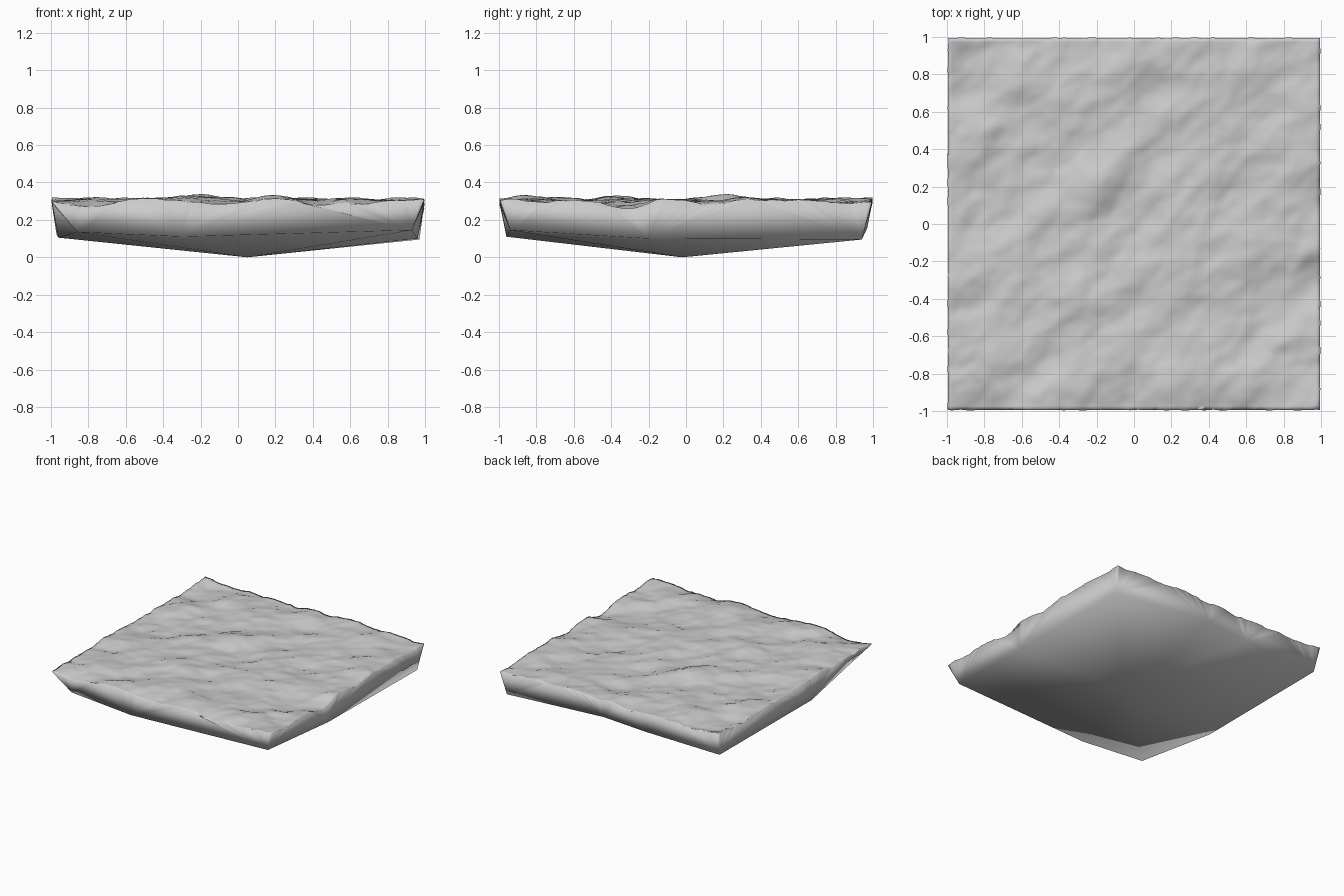
import bpy, bmesh, math
from mathutils import Vector, noise

if "Cube" in bpy.data.objects:
    bpy.data.objects.remove(bpy.data.objects["Cube"])

GRID = 90          # cells along each side of the rocky top
LEVEL = 0.30       # mean height of the top

# Main hills and hollows: x, y, height, radius
HILLS = [(0.17, -0.87, 0.04, 0.13), (-0.30, -0.40, 0.035, 0.13),
         (-0.18, 0.22, 0.03, 0.14), (-0.05, 0.82, 0.025, 0.14),
         (0.55, -0.15, 0.02, 0.13), (0.72, -0.36, -0.025, 0.14),
         (-0.04, 0.08, -0.02, 0.12), (0.12, 0.70, -0.02, 0.12),
         (-0.78, -1.0, -0.03, 0.10), (0.42, -1.0, -0.03, 0.12),
         (1.0, -0.33, -0.03, 0.12), (-0.88, 0.72, -0.025, 0.12)]

# Lower rim corners and side points, counter-clockwise from the front left
RIM = [(-0.86, -0.93, 0.135), (-0.30, -0.96, 0.11), (0.93, -0.94, 0.145),
       (0.96, -0.20, 0.10), (0.97, 0.94, 0.095), (0.07, 0.97, 0.16),
       (-0.30, 0.96, 0.135), (-0.97, 0.95, 0.12), (-0.96, -0.26, 0.105)]
KEEL = (0.05, -0.02, 0.0)


def height(x, y):
    # Ridges run diagonally, so the noise is stretched along that direction
    along, across = (x + y) * 0.7, (y - x) * 0.7
    rough = noise.fractal(Vector((along * 2.6, across * 4.0, 5.3)), 0.9, 2.1, 5)
    z = 0.028 * rough
    for hx, hy, h, r in HILLS:
        z += h * math.exp(-((x - hx) ** 2 + (y - hy) ** 2) / (r * r))
    return LEVEL + 0.055 * math.tanh(z / 0.055)


def make_material(name, colour):
    mat = bpy.data.materials.new(name)
    mat.use_nodes = True
    mat.diffuse_color = colour
    mat.node_tree.nodes["Principled BSDF"].inputs["Base Color"].default_value = colour
    return mat


bm = bmesh.new()

# Bumpy top surface
bmesh.ops.create_grid(bm, x_segments=GRID, y_segments=GRID, size=0.995)
for v in bm.verts:
    x, y = v.co.x, v.co.y
    v.co.z = height(x, y)
    if v.is_boundary:
        v.co.x += 0.005 * math.copysign(1, x) * noise.noise(Vector((y * 20, x, 1)))
        v.co.y += 0.005 * math.copysign(1, y) * noise.noise(Vector((x * 20, y, 2)))

# Boundary of the top, walked counter-clockwise
edge_loop = sorted((v for v in bm.verts if v.is_boundary),
                   key=lambda v: math.atan2(v.co.y, v.co.x))
rim = [bm.verts.new(p) for p in RIM]
keel = bm.verts.new(KEEL)


def nearest(v):
    return min(range(len(rim)), key=lambda i: (rim[i].co.xy - v.co.xy).length)


# Side walls fan from each rim point up to the edge of the top
for a, b in zip(edge_loop, edge_loop[1:] + edge_loop[:1]):
    i, j = nearest(a), nearest(b)
    bm.faces.new((a, rim[i], b))
    if i != j:
        bm.faces.new((rim[i], rim[j], b))

# Shallow underside meeting at its lowest point
for a, b in zip(rim, rim[1:] + rim[:1]):
    bm.faces.new((b, a, keel))

bmesh.ops.recalc_face_normals(bm, faces=bm.faces)
for f in bm.faces:
    f.smooth = True

mesh = bpy.data.meshes.new("terrain_slab")
bm.to_mesh(mesh)
bm.free()
mesh.materials.append(make_material("stone_grey", (0.6, 0.6, 0.6, 1)))
bpy.context.collection.objects.link(bpy.data.objects.new("terrain_slab", mesh))
